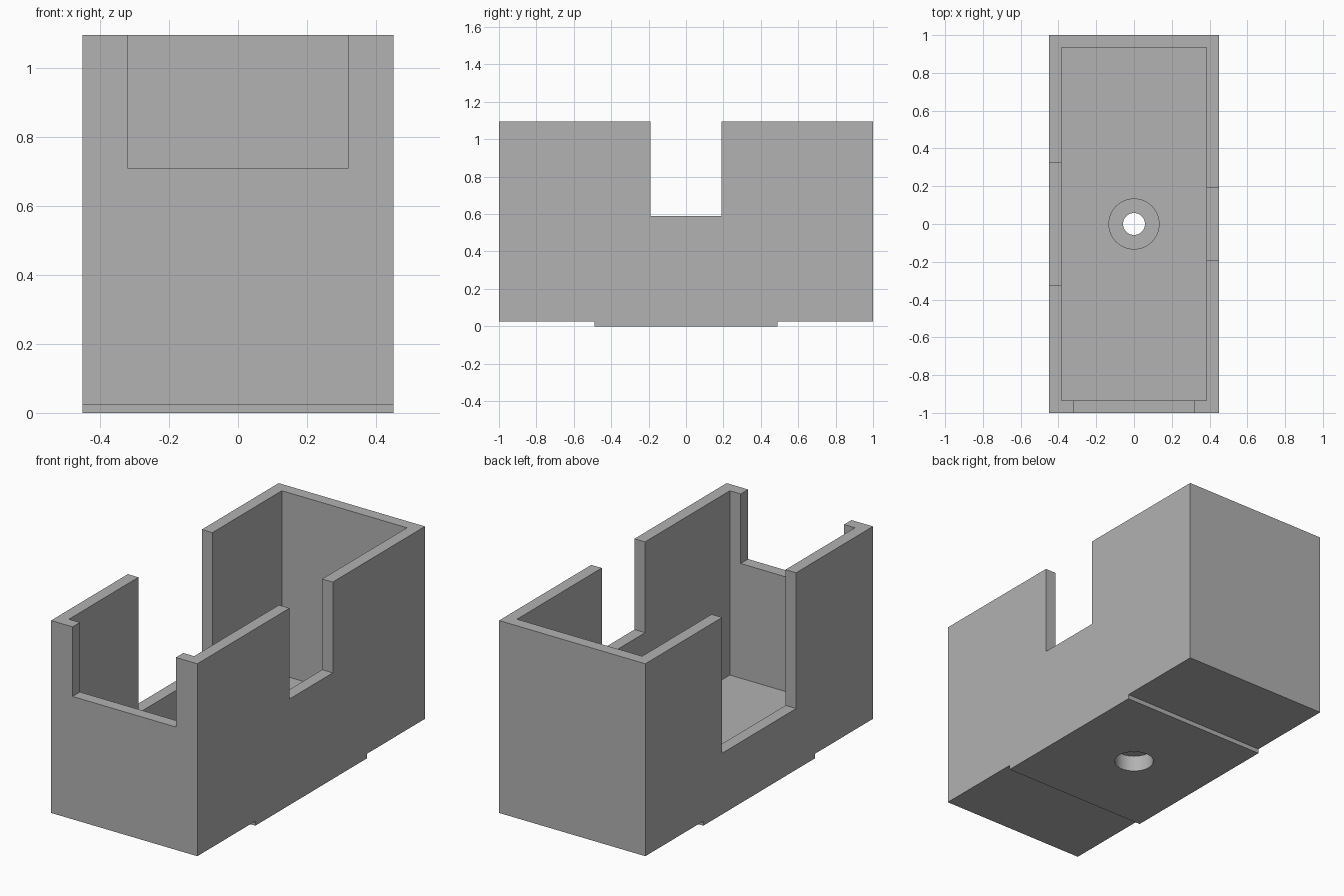
import bpy
import bmesh

if "Cube" in bpy.data.objects:
    bpy.data.objects.remove(bpy.data.objects["Cube"])

W, L, H = 0.45, 1.0, 1.095       # half width, half length, height
WALL = 0.065
STEP, PAD = 0.025, 0.49          # foot pad height and half length
FLOOR = 0.07

grey = bpy.data.materials.new("plain grey")
grey.diffuse_color = (0.445, 0.445, 0.445, 1)
grey.use_nodes = True
grey.node_tree.nodes["Principled BSDF"].inputs["Base Color"].default_value = grey.diffuse_color


def box(name, x0, x1, y0, y1, z0, z1):
    bpy.ops.mesh.primitive_cube_add(
        size=1, location=((x0 + x1) / 2, (y0 + y1) / 2, (z0 + z1) / 2))
    ob = bpy.context.object
    ob.name = name
    ob.scale = (x1 - x0, y1 - y0, z1 - z0)
    bpy.ops.object.transform_apply(location=True, rotation=False, scale=True)
    return ob


def rod(name, r, z0, z1):
    bpy.ops.mesh.primitive_cylinder_add(
        vertices=64, radius=r, depth=z1 - z0, location=(0, 0, (z0 + z1) / 2))
    ob = bpy.context.object
    ob.name = name
    return ob


def combine(target, tool, operation):
    mod = target.modifiers.new(tool.name, 'BOOLEAN')
    mod.operation = operation
    mod.solver = 'EXACT'
    mod.object = tool
    bpy.ops.object.select_all(action='DESELECT')
    bpy.context.view_layer.objects.active = target
    target.select_set(True)
    bpy.ops.object.modifier_apply(modifier=mod.name)
    bpy.data.objects.remove(tool, do_unlink=True)


# Outer block with foot pad: side profile extruded across the width
profile = [(-L, STEP), (-PAD, STEP), (-PAD, 0), (PAD, 0),
           (PAD, STEP), (L, STEP), (L, H), (-L, H)]
bm = bmesh.new()
face = bm.faces.new([bm.verts.new((-W, y, z)) for y, z in profile])
ext = bmesh.ops.extrude_face_region(bm, geom=[face])
bmesh.ops.translate(bm, vec=(2 * W, 0, 0),
                    verts=[v for v in ext["geom"] if isinstance(v, bmesh.types.BMVert)])
bmesh.ops.recalc_face_normals(bm, faces=bm.faces)
mesh = bpy.data.meshes.new("open_box")
bm.to_mesh(mesh)
bm.free()
body = bpy.data.objects.new("open_box", mesh)
bpy.context.collection.objects.link(body)

# Inner cavity
IN_X, IN_Y = W - WALL, L - WALL
combine(body, box("cavity", -IN_X, IN_X, -IN_Y, IN_Y, FLOOR, 2), 'DIFFERENCE')

# Wall notches: front, right and left
combine(body, box("front_notch", -0.318, 0.318, -1.2, -0.8, 0.708, 2), 'DIFFERENCE')
combine(body, box("right_notch", 0.3, 0.6, -0.19, 0.19, 0.59, 2), 'DIFFERENCE')
combine(body, box("left_notch", -0.6, -0.3, -0.325, 0.325, 0.34, 2), 'DIFFERENCE')

# Floor boss with a recess from below and a through hole
combine(body, rod("boss", 0.135, 0.04, 0.125), 'UNION')
combine(body, rod("recess", 0.102, -0.1, 0.09), 'DIFFERENCE')
combine(body, rod("hole", 0.058, -0.2, 0.4), 'DIFFERENCE')

body.data.materials.clear()
body.data.materials.append(grey)
for p in body.data.polygons:
    p.material_index = 0
bpy.ops.object.shade_smooth_by_angle(angle=0.52)
